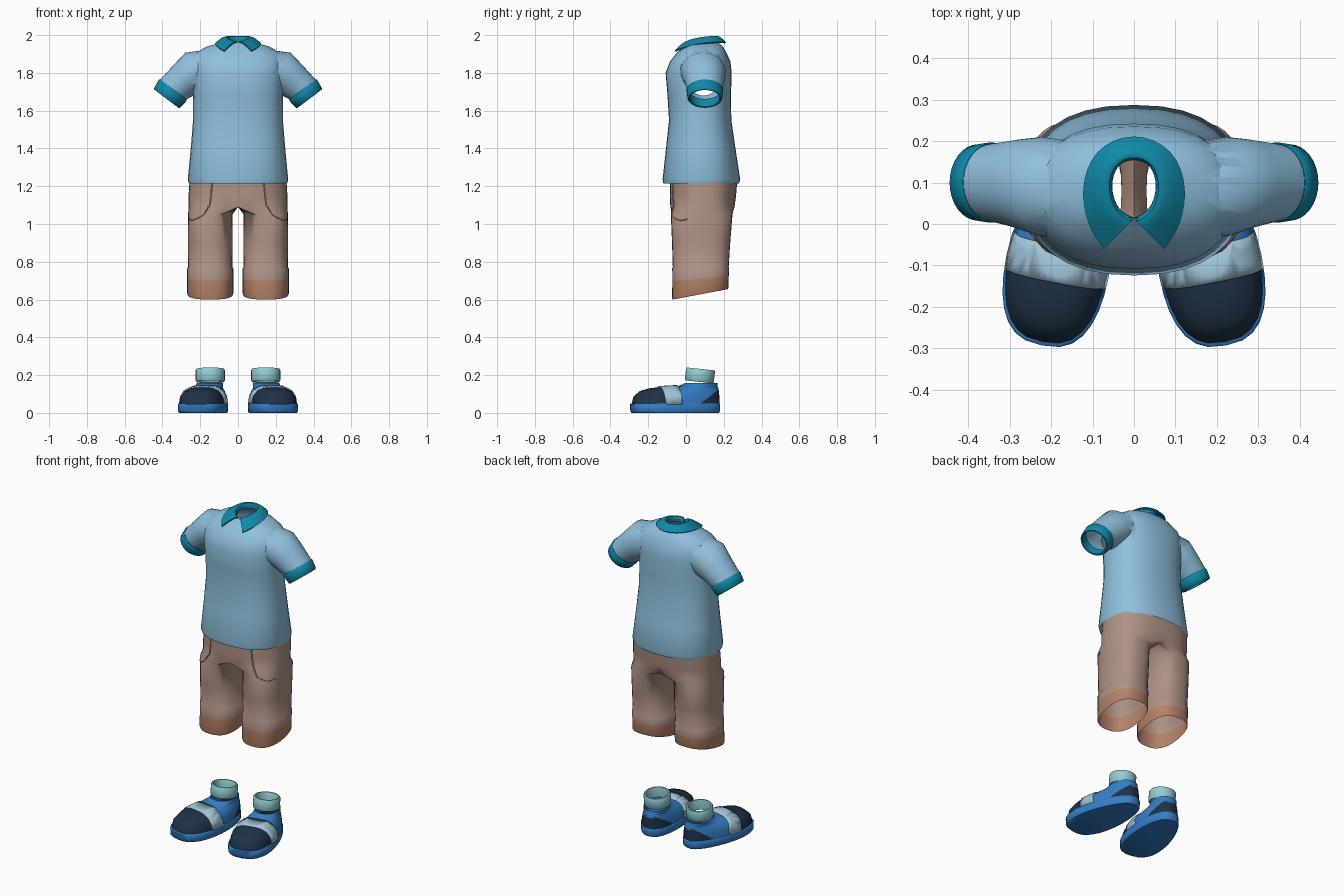
import bpy, bmesh, math
from mathutils import Vector
from mathutils.bvhtree import BVHTree

if "Cube" in bpy.data.objects:
    bpy.data.objects.remove(bpy.data.objects["Cube"])

N = 32
TAU = 2 * math.pi


def material(name, r, g, b):
    m = bpy.data.materials.new(name)
    m.diffuse_color = (r, g, b, 1)
    m.use_nodes = True
    m.node_tree.nodes["Principled BSDF"].inputs["Base Color"].default_value = m.diffuse_color
    return m


SHIRT = material("light blue cloth", 0.28, 0.53, 0.73)
TEAL = material("teal trim", 0.005, 0.25, 0.39)
TAN = material("tan cloth", 0.43, 0.29, 0.235)
RUST = material("rust hem", 0.46, 0.225, 0.14)
NAVY = material("navy", 0.013, 0.032, 0.06)
BLUE = material("shoe blue", 0.035, 0.21, 0.58)
STRAP = material("pale blue strap", 0.35, 0.55, 0.68)
SOCK = material("aqua sock", 0.29, 0.61, 0.645)


def spow(v, p):
    return math.copysign(abs(v) ** p, v)


def oval(t, a, b, e):
    """Point on a superellipse with exponent e."""
    return a * spow(math.cos(t), 2 / e), b * spow(math.sin(t), 2 / e)


def loft(rings, cap=False):
    bm = bmesh.new()
    vs = [[bm.verts.new(p) for p in r] for r in rings]
    n = len(rings[0])
    for a, b in zip(vs, vs[1:]):
        for i in range(n):
            j = (i + 1) % n
            bm.faces.new((a[i], a[j], b[j], b[i]))
    if cap:
        bm.faces.new(vs[0][::-1])
        bm.faces.new(vs[-1])
    return bm


def finish(bm, name, mats, angle=50):
    bmesh.ops.recalc_face_normals(bm, faces=bm.faces)
    me = bpy.data.meshes.new(name)
    bm.to_mesh(me)
    bm.free()
    ob = bpy.data.objects.new(name, me)
    bpy.context.collection.objects.link(ob)
    for m in mats:
        me.materials.append(m)
    smooth(ob, angle)
    return ob


def activate(ob):
    bpy.ops.object.select_all(action='DESELECT')
    ob.select_set(True)
    bpy.context.view_layer.objects.active = ob


def smooth(ob, angle):
    activate(ob)
    bpy.ops.object.shade_smooth_by_angle(angle=math.radians(angle))


# Shirt body: height, half width, front y, back y
body = [(1.215, 0.26, -0.12, 0.28), (1.235, 0.266, -0.124, 0.287), (1.4, 0.25, -0.106, 0.262),
        (1.55, 0.238, -0.09, 0.24), (1.68, 0.237, -0.098, 0.238), (1.8, 0.245, -0.108, 0.242),
        (1.86, 0.245, -0.085, 0.235), (1.905, 0.225, -0.05, 0.215), (1.94, 0.165, -0.01, 0.195),
        (1.965, 0.07, 0.015, 0.165)]


def body_ring(z, w, f, b):
    pts = [oval(TAU * i / N, w, (b - f) / 2, 2.35) for i in range(N)]
    return [(x, y + (b + f) / 2, z) for x, y in pts]


def sleeve_ring(s, x, z, deg, h, hy, cy=0.1):
    a = math.radians(deg)
    up = Vector((math.sin(a) * s, 0, math.cos(a)))
    c = Vector((x * s, cy, z))
    return [c + up * h * math.sin(TAU * i / N) + Vector((0, hy * math.cos(TAU * i / N), 0))
            for i in range(N)]


shirt = finish(loft([body_ring(*r) for r in body], True), "shirt", [SHIRT])
for s in (1, -1):
    rings = [(0.10, 1.83, 0, 0.08, 0.09, 0.085), (0.155, 1.83, 8, 0.093, 0.115, 0.085),
             (0.222, 1.807, 30, 0.115, 0.12, 0.09), (0.276, 1.766, 45, 0.099, 0.107, 0.097),
             (0.342, 1.712, 53, 0.087, 0.093)]
    tool = finish(loft([sleeve_ring(s, *r) for r in rings], True), "sleeve", [SHIRT])
    activate(shirt)
    mod = shirt.modifiers.new("union", 'BOOLEAN')
    mod.operation, mod.object = 'UNION', tool
    bpy.ops.object.modifier_apply(modifier=mod.name)
    bpy.data.objects.remove(tool)
    # Sleeve cuff with folded rim
    cuff = [(0.342, 1.712, 53, 0.088, 0.094), (0.345, 1.708, 53, 0.092, 0.097),
            (0.376, 1.667, 53, 0.086, 0.092), (0.379, 1.663, 53, 0.080, 0.087),
            (0.378, 1.665, 53, 0.073, 0.079), (0.345, 1.708, 53, 0.076, 0.082)]
    finish(loft([sleeve_ring(s, *r) for r in cuff]), "sleeve_cuff", [TEAL])

# Open the hem, neck and sleeve ends
bm = bmesh.new()
bm.from_mesh(shirt.data)
ax = Vector((0.602, 0, -0.799))
caps = []
for f in bm.faces:
    c = f.calc_center_median()
    side = Vector((abs(c.x), 0, c.z)) - Vector((0.342, 0, 1.712))
    if c.z < 1.2155 or c.z > 1.9645 or (abs(c.x) > 0.26 and c.z > 1.6 and side.dot(ax) > -0.001):
        caps.append(f)
bmesh.ops.delete(bm, geom=caps, context='FACES')
bm.to_mesh(shirt.data)
bm.free()
smooth(shirt, 65)

# Collar: half paths from the front point round to the back
inner = [(0.003, 0.012, 1.972), (0.042, 0.028, 1.982), (0.063, 0.09, 1.994),
         (0.045, 0.148, 1.998), (0, 0.163, 1.998)]
outer = [(0.072, -0.058, 1.915), (0.113, 0.0, 1.937), (0.127, 0.085, 1.957),
         (0.097, 0.18, 1.962), (0, 0.222, 1.958)]


def whole(half):
    return [Vector(p) for p in half] + [Vector((-x, y, z)) for x, y, z in half[-2::-1]]


top, rim = whole(inner), whole(outer)
rows = [[p - Vector((0, 0, 0.035)) for p in top], top,
        [(p + q) / 2 + Vector((0, 0, 0.007)) for p, q in zip(top, rim)], rim]
bm = bmesh.new()
grid = [[bm.verts.new(p) for p in r] for r in rows]
for a, b in zip(grid, grid[1:]):
    for i in range(len(a) - 1):
        bm.faces.new((a[i], a[i + 1], b[i + 1], b[i]))
collar = finish(bm, "collar", [TEAL])
mod = collar.modifiers.new("round", 'SUBSURF')
mod.levels, mod.boundary_smooth = 2, 'PRESERVE_CORNERS'
mod = collar.modifiers.new("thick", 'SOLIDIFY')
mod.thickness, mod.offset = 0.008, 0
activate(collar)
bpy.ops.object.convert(target='MESH')
smooth(collar, 50)

# Trousers: one leg and half the hips, mirrored
legs = [(0.60, 0.119, 0.146, 0.075), (0.61, 0.123, 0.149, 0.075), (0.70, 0.122, 0.149, 0.077),
        (0.765, 0.122, 0.151, 0.078), (0.772, 0.117, 0.148, 0.078), (0.9, 0.119, 0.154, 0.08),
        (1.05, 0.117, 0.163, 0.083)]
hips = [(1.09, 0.262, 0.170, 0.087), (1.15, 0.262, 0.175, 0.09), (1.25, 0.255, 0.178, 0.095)]
rings = []
for z, a, b, cy in legs:
    pts = [oval(TAU * k / N, a, b, 2.5) for k in range(N)]
    slant = max(0, 1 - (z - 0.6) / 0.16) * 0.055
    rings.append([(0.147 + x, cy + y, z + slant * (y + b) / (2 * b)) for x, y in pts])
for z, a, b, cy in hips:
    ring = []
    for k in range(N):
        m = k if k <= 16 else k - N
        if abs(m) <= 10:
            x, y = oval(math.radians(9 * m), a, b, 2.5)
        else:
            x, y = 0, b * (16 - abs(m)) / 6 * (1 if m > 0 else -1)
        ring.append((0 if abs(m) >= 10 else x, cy + y, z))
    rings.append(ring)
bm = loft(rings)
bmesh.ops.delete(bm, geom=[f for f in bm.faces if all(v.co.x < 1e-4 for v in f.verts)],
                 context='FACES')
dup = bmesh.ops.duplicate(bm, geom=bm.verts[:] + bm.edges[:] + bm.faces[:])["geom"]
for v in dup:
    if isinstance(v, bmesh.types.BMVert):
        v.co.x *= -1
bmesh.ops.remove_doubles(bm, verts=bm.verts, dist=1e-4)
for f in bm.faces:
    f.material_index = 1 if f.calc_center_median().z < 0.722 else 0
tree = BVHTree.FromBMesh(bm)
finish(bm, "trousers", [TAN, RUST], 60)

# Pocket seams laid on the trouser surface
seam = [(0.15, -0.1, 1.23), (0.155, -0.1, 1.16), (0.163, -0.1, 1.1), (0.19, -0.1, 1.055),
        (0.225, -0.08, 1.03), (0.26, -0.04, 1.02), (0.28, 0.0, 1.025)]
for s in (1, -1):
    cu = bpy.data.curves.new("pocket_seam", 'CURVE')
    cu.dimensions, cu.bevel_depth, cu.bevel_resolution = '3D', 0.004, 1
    sp = cu.splines.new('POLY')
    sp.points.add(len(seam) - 1)
    for p, (x, y, z) in zip(sp.points, seam):
        p.co = (*tree.find_nearest(Vector((x * s, y, z)))[0], 1)
    ob = bpy.data.objects.new("pocket_seam", cu)
    bpy.context.collection.objects.link(ob)
    cu.materials.append(TAN)
    activate(ob)
    bpy.ops.object.convert(target='MESH')


# Shoes: rings of (height, toe y, heel y, toe half width, heel half width)
def shoe_ring(z, toe, heel, wt, wh):
    ring = []
    for i in range(N):
        t = TAU * i / N
        f = (1 - math.sin(t)) / 2
        ring.append((spow(math.cos(t), 0.75) * (wh + (wt - wh) * f), heel + (toe - heel) * f, z))
    return ring


upper = [(0.045, -0.372, 0.098, 0.14, 0.095), (0.085, -0.362, 0.098, 0.133, 0.092),
         (0.115, -0.33, 0.095, 0.11, 0.086), (0.130, -0.28, 0.092, 0.08, 0.08),
         (0.137, -0.21, 0.09, 0.068, 0.077), (0.142, -0.12, 0.087, 0.07, 0.072),
         (0.158, -0.085, 0.085, 0.068, 0.07)]
sole = [(0.0, -0.37, 0.095, 0.14, 0.094), (0.008, -0.378, 0.1, 0.146, 0.099),
        (0.045, -0.38, 0.102, 0.146, 0.1), (0.05, -0.374, 0.099, 0.142, 0.096)]
TURN = math.radians(11)


def place(bm, s):
    for v in bm.verts:
        x, y, z = v.co
        v.co = (s * (0.149 + math.cos(TURN) * x - math.sin(TURN) * y),
                0.08 + math.sin(TURN) * x + math.cos(TURN) * y, z)


def shoe_upper():
    bm = loft([shoe_ring(*r) for r in upper])
    for co, no in (((0, -0.205, 0), (0, 1, 0.15)), ((0, -0.115, 0), (0, 1, 0.15)),
                   ((0, -0.02, 0.05), (0, -0.7, 1))):
        bmesh.ops.bisect_plane(bm, geom=bm.verts[:] + bm.edges[:] + bm.faces[:],
                               plane_co=co, plane_no=no)
    return bm


def zone(f):
    """0 blue, 1 navy, 2 strap"""
    c = f.calc_center_median()
    y = c.y + 0.15 * c.z
    if y < -0.205:
        return 1
    if y < -0.115:
        return 2
    return 1 if c.y > -0.02 and c.z < 0.05 + 0.7 * (c.y + 0.02) and c.z < 0.12 else 0


for s in (1, -1):
    bm = shoe_upper()
    for f in bm.faces:
        f.material_index = zone(f)
    place(bm, s)
    finish(bm, "shoe_upper", [BLUE, NAVY, STRAP], 60)
    bm = shoe_upper()
    bmesh.ops.delete(bm, geom=[f for f in bm.faces if zone(f) != 2], context='FACES')
    place(bm, s)
    strap = finish(bm, "shoe_strap", [STRAP], 60)
    mod = strap.modifiers.new("thick", 'SOLIDIFY')
    mod.thickness, mod.offset = 0.012, 0
    activate(strap)
    bpy.ops.object.convert(target='MESH')
    bm = loft([shoe_ring(*r) for r in sole], True)
    place(bm, s)
    finish(bm, "shoe_sole", [BLUE], 50)
    # Sock: folded tube leaning slightly back
    prof = [(0.062, -0.03), (0.072, -0.035), (0.077, -0.028), (0.077, 0.028),
            (0.073, 0.034), (0.065, 0.034), (0.062, 0.026), (0.062, -0.03)]
    bm = loft([[(r * math.cos(TAU * i / N), r * math.sin(TAU * i / N), h) for i in range(N)]
               for r, h in prof])
    sock = finish(bm, "sock", [SOCK])
    sock.location = (s * 0.147, 0.074, 0.199)
    sock.rotation_euler = (math.radians(-6), 0, 0)
